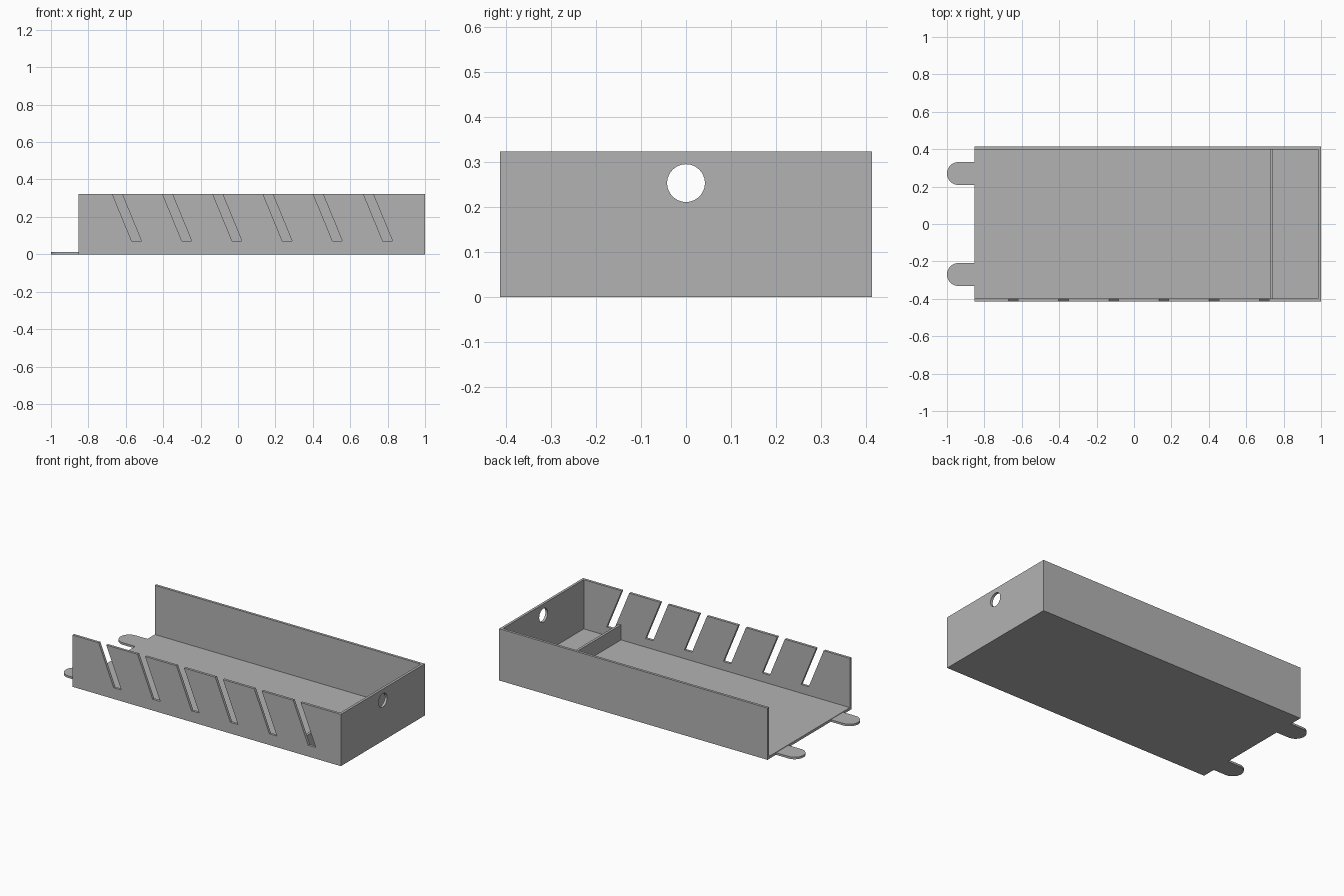
import bpy, bmesh, math
from mathutils import Vector

if "Cube" in bpy.data.objects:
    bpy.data.objects.remove(bpy.data.objects["Cube"])

L, R, W, H, T = -0.853, 1.0, 0.414, 0.323, 0.016   # tray ends, half width, height, wall

gray = bpy.data.materials.new("light_gray")
gray.diffuse_color = (0.45, 0.45, 0.45, 1)
gray.use_nodes = True
gray.node_tree.nodes["Principled BSDF"].inputs["Base Color"].default_value = gray.diffuse_color


def prism(name, outline, offset):
    """Extrude a closed 3D outline along an offset vector."""
    bm = bmesh.new()
    face = bm.faces.new([bm.verts.new(p) for p in outline])
    ext = bmesh.ops.extrude_face_region(bm, geom=[face])
    verts = [v for v in ext["geom"] if isinstance(v, bmesh.types.BMVert)]
    bmesh.ops.translate(bm, verts=verts, vec=Vector(offset))
    bmesh.ops.recalc_face_normals(bm, faces=bm.faces)
    mesh = bpy.data.meshes.new(name)
    bm.to_mesh(mesh)
    bm.free()
    mesh.materials.append(gray)
    obj = bpy.data.objects.new(name, mesh)
    bpy.context.collection.objects.link(obj)
    return obj


def box(name, x0, x1, y0, y1, z0, z1):
    return prism(name, [(x0, y0, z0), (x1, y0, z0), (x1, y1, z0), (x0, y1, z0)],
                 (0, 0, z1 - z0))


def cut(target, cutter):
    cutter.hide_render = True
    cutter.hide_set(True)
    mod = target.modifiers.new(cutter.name, "BOOLEAN")
    mod.operation, mod.solver, mod.object = "DIFFERENCE", "EXACT", cutter


def smooth(obj):
    bpy.ops.object.select_all(action="DESELECT")
    obj.select_set(True)
    bpy.context.view_layer.objects.active = obj
    bpy.ops.object.shade_smooth_by_angle(angle=math.radians(30))


# Tray: solid block hollowed from the top and the open left end
tray = box("tray", L, R, -W, W, 0, H)
cut(tray, box("cavity_cutter", L - 0.1, R - T, -W + T, W - T, T, H + 0.1))

# Six slanted slots, open at the top of the front wall
slot_bottom, slot_width = 0.07, 0.052
lean = 0.104 / (H - slot_bottom)
z_top = H + 0.05
for i in range(6):
    xt = -0.672 + 0.2685 * i - lean * (z_top - H)
    xb = -0.672 + 0.2685 * i + 0.104
    y = -W - 0.05
    cut(tray, prism(f"slot_cutter_{i + 1}",
                    [(xt, y, z_top), (xt + slot_width, y, z_top),
                     (xb + slot_width, y, slot_bottom), (xb, y, slot_bottom)],
                    (0, 0.1, 0)))

# Round cable hole in the right wall
ring = [(R - 0.08, 0.042 * math.cos(a), 0.253 + 0.042 * math.sin(a))
        for a in (math.tau * k / 48 for k in range(48))]
hole = prism("cable_hole_cutter", ring, (0.16, 0, 0))
cut(tray, hole)
smooth(tray)

# Low divider across the closed end
box("divider", 0.727, 0.743, -W + T, W - T, T, 0.11)

# Rounded mounting tabs at the open end
r = 0.061
for side, name in ((-1, "front_tab"), (1, "back_tab")):
    yc = 0.27 * side
    arc = [(-1 + r - r * math.sin(a), yc + r * math.cos(a), 0)
           for a in (math.pi * k / 24 for k in range(25))]
    tab = prism(name, [(L, yc + r, 0)] + arc + [(L, yc - r, 0)], (0, 0, 0.013))
    smooth(tab)
